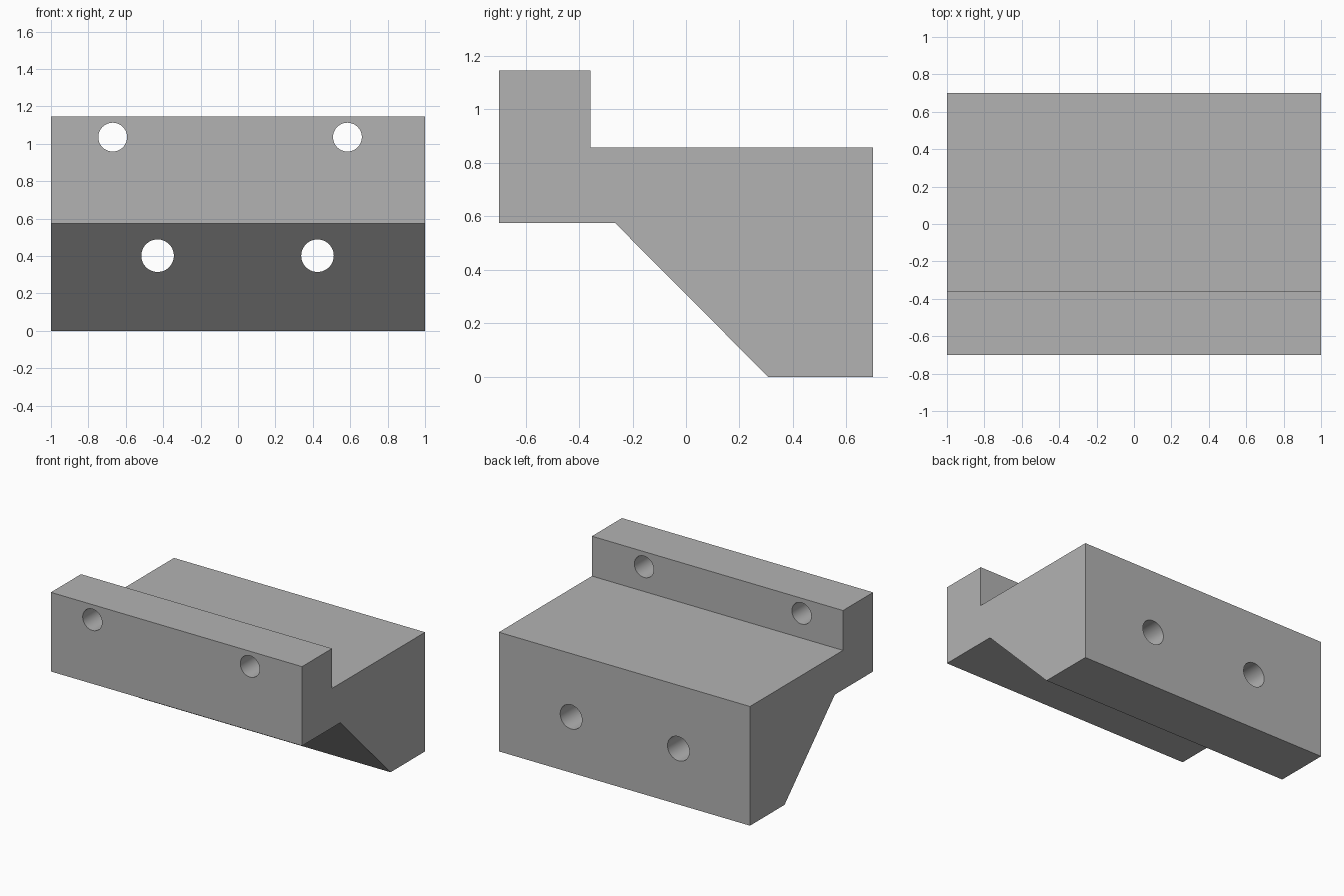
import bpy
import bmesh
import math

if "Cube" in bpy.data.objects:
    bpy.data.objects.remove(bpy.data.objects["Cube"], do_unlink=True)

grey = bpy.data.materials.new("plain_grey")
grey.use_nodes = True
colour = (0.45, 0.45, 0.45, 1)
grey.diffuse_color = colour
grey.node_tree.nodes["Principled BSDF"].inputs["Base Color"].default_value = colour

# Bracket body: side profile (y, z) extruded along x
profile = [(-0.7, 0.575), (-0.265, 0.575), (0.307, 0), (0.7, 0),
           (0.7, 0.858), (-0.358, 0.858), (-0.358, 1.145), (-0.7, 1.145)]
bm = bmesh.new()
side = bm.faces.new([bm.verts.new((-1, y, z)) for y, z in profile])
swept = bmesh.ops.extrude_face_region(bm, geom=[side])
moved = [v for v in swept["geom"] if isinstance(v, bmesh.types.BMVert)]
bmesh.ops.translate(bm, verts=moved, vec=(2, 0, 0))
bmesh.ops.recalc_face_normals(bm, faces=bm.faces)
mesh = bpy.data.meshes.new("bracket_body")
bm.to_mesh(mesh)
bm.free()
mesh.materials.append(grey)
body = bpy.data.objects.new("bracket_body", mesh)
bpy.context.collection.objects.link(body)


def drill(x, z, radius):
    """Cut a round hole through the body from front to back."""
    bpy.ops.mesh.primitive_cylinder_add(vertices=64, radius=radius, depth=2,
                                        location=(x, 0, z),
                                        rotation=(math.pi / 2, 0, 0))
    cutter = bpy.context.object
    cutter.name = "hole_cutter"
    cutter.hide_render = True
    cutter.data.materials.append(grey)
    bpy.context.view_layer.objects.active = body
    cut = body.modifiers.new("hole", "BOOLEAN")
    cut.operation = "DIFFERENCE"
    cut.solver = "EXACT"
    cut.object = cutter
    bpy.ops.object.modifier_apply(modifier=cut.name)
    bpy.data.objects.remove(cutter, do_unlink=True)


# Lip holes, then the larger pair through the sloped block
for x in (-0.67, 0.585):
    drill(x, 1.036, 0.077)
for x in (-0.43, 0.425):
    drill(x, 0.402, 0.087)

# Smooth hole walls, sharp outer edges
bpy.ops.object.select_all(action="DESELECT")
body.select_set(True)
bpy.context.view_layer.objects.active = body
bpy.ops.object.shade_smooth_by_angle(angle=math.radians(30))
